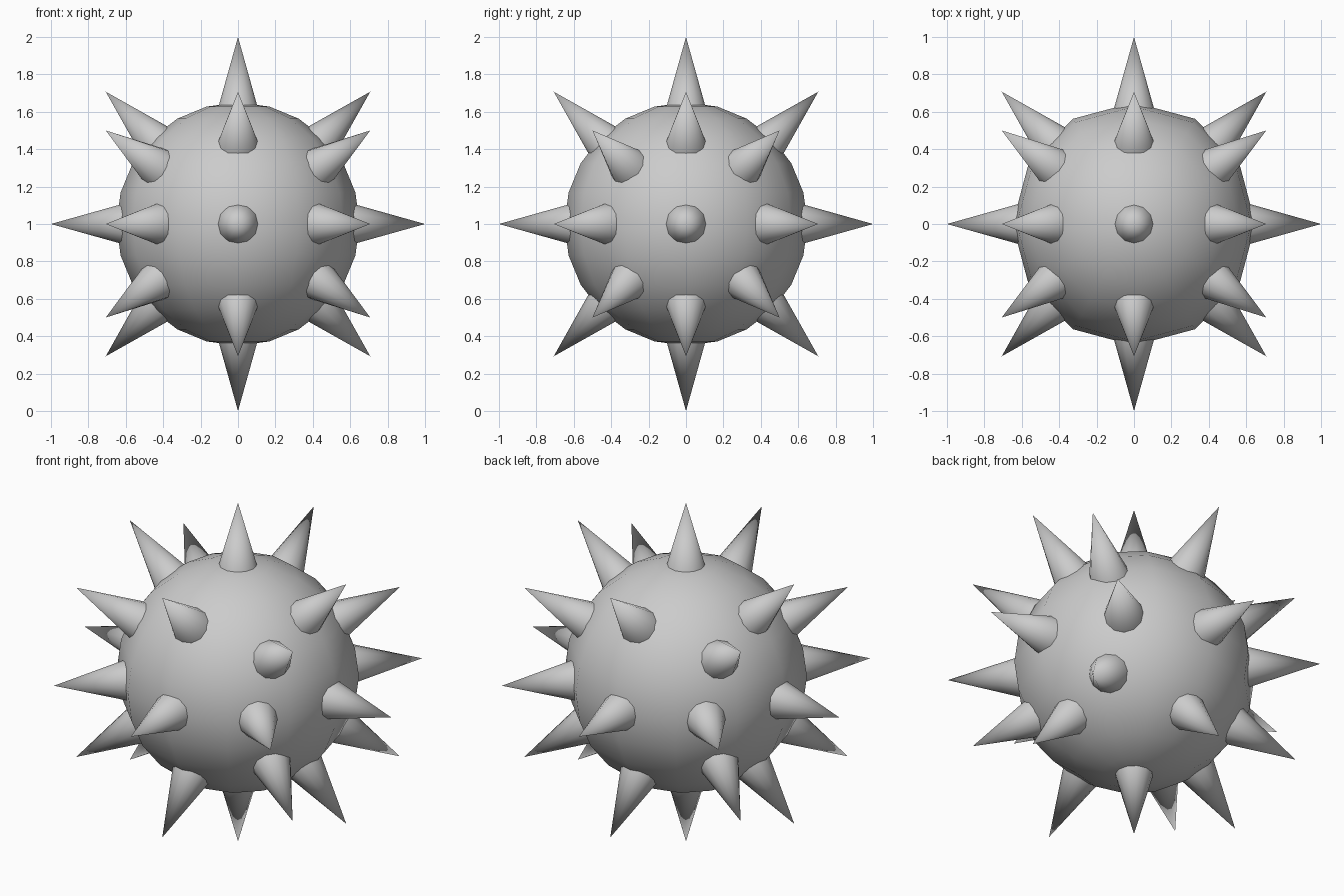
import bpy
import math
from itertools import product
from mathutils import Vector

old = bpy.data.objects.get("Cube")
if old:
    bpy.data.objects.remove(old, do_unlink=True)

CENTRE = Vector((0, 0, 1))
BODY_RADIUS = 0.65
SPIKE_BASE = 0.6
SPIKE_RADIUS = 0.112

grey = bpy.data.materials.new("plain grey")
grey.use_nodes = True
grey.diffuse_color = (0.6, 0.6, 0.6, 1)
grey.node_tree.nodes["Principled BSDF"].inputs["Base Color"].default_value = (0.6, 0.6, 0.6, 1)


def finish(name, angle):
    obj = bpy.context.object
    obj.name = name
    obj.data.materials.append(grey)
    bpy.ops.object.shade_smooth_by_angle(angle=math.radians(angle))
    return obj


# Round body
bpy.ops.mesh.primitive_uv_sphere_add(segments=12, ring_count=12, radius=BODY_RADIUS, location=CENTRE)
finish("body", 60)


# Spike pointing outwards from the centre, tip at unit distance
def add_spike(name, direction):
    middle = CENTRE + direction * (1 + SPIKE_BASE) / 2
    bpy.ops.mesh.primitive_cone_add(
        vertices=12, radius1=SPIKE_RADIUS, radius2=0, depth=1 - SPIKE_BASE,
        location=middle, rotation=direction.to_track_quat("Z", "Y").to_euler())
    finish(name, 60)


# Spikes along axes, between pairs of axes, and in the eight octants
words = (("right", "", "left"), ("front", "", "back"), ("lower", "", "upper"))
for signs in product((-1, 0, 1), repeat=3):
    if not any(signs):
        continue
    direction = Vector(signs)
    if all(signs):
        direction.x *= math.sqrt(2)
    parts = [words[axis][signs[axis] + 1] for axis in (2, 1, 0)]
    add_spike("_".join([p for p in parts if p] + ["spike"]), direction.normalized())
